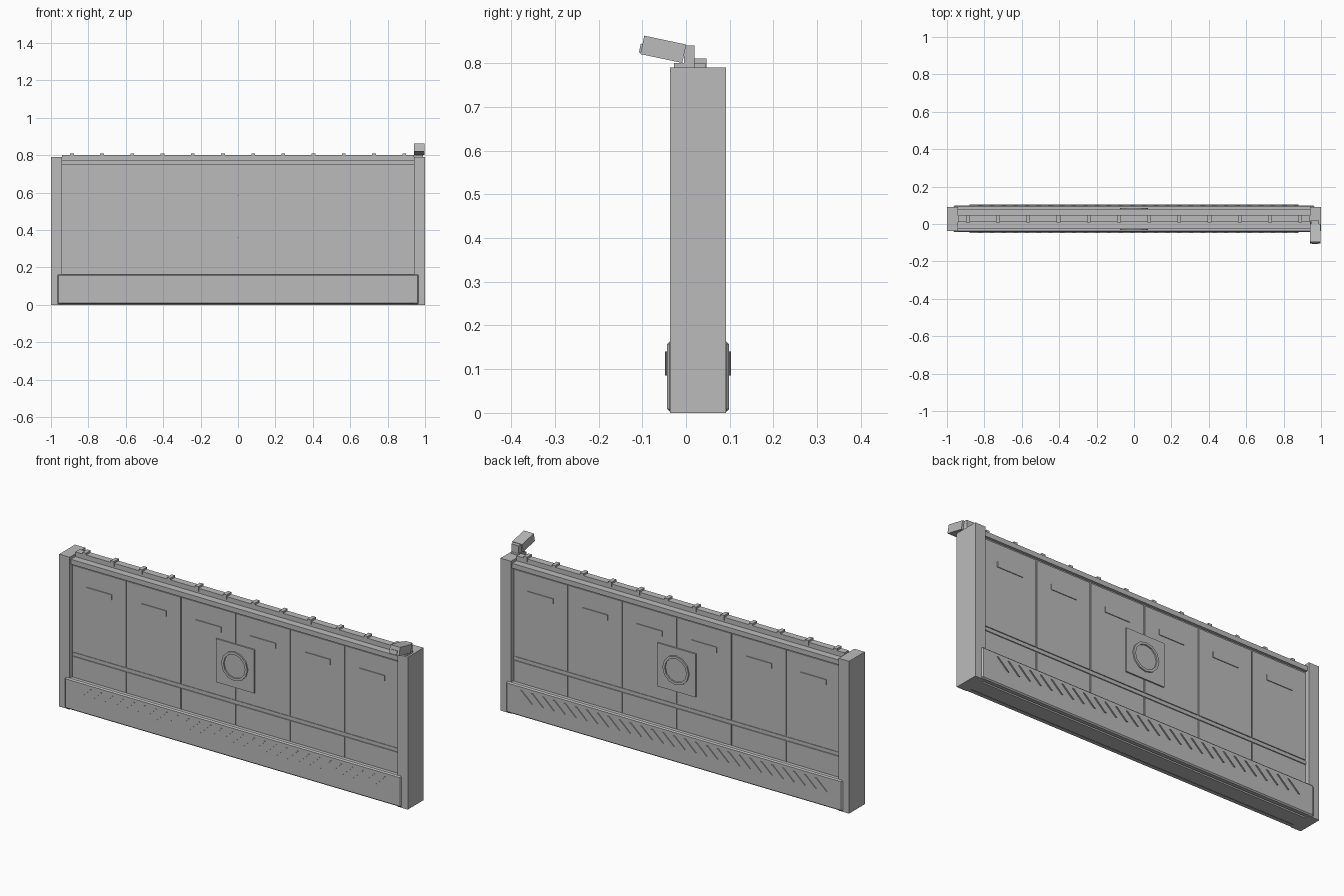
import bpy, bmesh, math
from mathutils import Matrix

cube = bpy.data.objects.get("Cube")
if cube:
    bpy.data.objects.remove(cube, do_unlink=True)

grey = bpy.data.materials.new("plain grey")
grey.use_nodes = True
grey.diffuse_color = (0.5, 0.5, 0.5, 1)
grey.node_tree.nodes["Principled BSDF"].inputs["Base Color"].default_value = (0.5, 0.5, 0.5, 1)

MID = 0.0275          # centre plane of the wall in y
SIDES = (("front", -1), ("back", 1))


def add_box(bm, x, y, z):
    """Add a box given (min, max) ranges."""
    size = [r[1] - r[0] for r in (x, y, z)]
    mid = [(r[0] + r[1]) / 2 for r in (x, y, z)]
    matrix = Matrix.Translation(mid) @ Matrix.Diagonal((*size, 1))
    return bmesh.ops.create_cube(bm, size=1, matrix=matrix)["verts"]


def finish(name, bm):
    bmesh.ops.recalc_face_normals(bm, faces=bm.faces)
    mesh = bpy.data.meshes.new(name)
    bm.to_mesh(mesh)
    bm.free()
    mesh.materials.append(grey)
    obj = bpy.data.objects.new(name, mesh)
    bpy.context.collection.objects.link(obj)
    return obj


def box(name, x, y, z):
    bm = bmesh.new()
    add_box(bm, x, y, z)
    return finish(name, bm)


def layer(side, inner, outer):
    """Range in y between two distances from the centre plane."""
    return tuple(sorted((MID + side * inner, MID + side * outer)))


# End posts and wall core
for name, s in (("left", 1), ("right", -1)):
    box(name + "_post", sorted((s * 0.94, s)), (-0.037, 0.092), (0, 0.79))
box("wall_core", (-0.94, 0.94), (MID - 0.04, MID + 0.04), (0, 0.765))

# Stepped top rail with clips
box("top_shoulder", (-0.94, 0.94), (MID - 0.054, MID + 0.054), (0.75, 0.775))
box("top_ridge", (-0.94, 0.94), (0.01, 0.045), (0.775, 0.80))
bm = bmesh.new()
for i in range(12):
    x = -0.888 + i * 0.1615
    add_box(bm, (x - 0.01, x + 0.01), (0.008, 0.047), (0.785, 0.81))
finish("ridge_clips", bm)

PITCH = 1.88 / 6
for name, side in SIDES:
    # Panels separated by thin seams, in a lower and an upper row
    bm = bmesh.new()
    for i in range(6):
        x0 = -0.94 + i * PITCH
        x = (x0 + 0.003, x0 + PITCH - 0.003)
        for z in ((0.15, 0.27), (0.295, 0.742)):
            add_box(bm, x, layer(side, 0.038, 0.045), z)
    finish(name + "_panels", bm)
    box(name + "_waist_strip", (-0.94, 0.94), layer(side, 0.038, 0.043), (0.275, 0.29))

    # Raised grips near the top of each panel
    bm = bmesh.new()
    for i in range(6):
        x = -0.94 + (i + 0.5) * PITCH
        add_box(bm, (x - 0.073, x + 0.073), layer(side, 0.044, 0.049), (0.622, 0.65))
    finish(name + "_grips", bm)

    # Square centre plate with a faceted ring
    box(name + "_centre_plate", (-0.11, 0.11), layer(side, 0.04, 0.052), (0.36, 0.585))
    bm = bmesh.new()
    loops = []
    for radius, depth in ((0.075, 0.051), (0.075, 0.059), (0.062, 0.059), (0.062, 0.051)):
        loops.append([bm.verts.new((radius * math.cos(a), MID + side * depth,
                                    0.472 + radius * math.sin(a)))
                      for a in (math.tau * k / 12 for k in range(12))])
    for j in range(4):
        a, b = loops[j], loops[(j + 1) % 4]
        for k in range(12):
            n = (k + 1) % 12
            bm.faces.new((a[k], a[n], b[n], b[k]))
    finish(name + "_centre_ring", bm)

    # Chamfered base skirt
    skirt = box(name + "_skirt", (-0.965, 0.965), layer(side, 0.04, 0.071), (0.003, 0.163))
    bevel = skirt.modifiers.new("chamfer", "BEVEL")
    bevel.width = 0.006
    bevel.segments = 1

    # Row of slanted ribs on the skirt
    bm = bmesh.new()
    for i in range(28):
        x = -0.845 + i * 0.0626
        verts = add_box(bm, (x - 0.004, x + 0.004), layer(side, 0.068, 0.0755), (0.085, 0.14))
        for v in verts:
            v.co.x += (v.co.z - 0.1125) * 1.1
    finish(name + "_skirt_ribs", bm)

# Security camera on the left post
box("camera_base", (0.945, 0.99), (-0.027, 0.02), (0.785, 0.80))
box("camera_mount", (0.947, 0.988), (-0.005, 0.019), (0.79, 0.84))


def tilted_box(name, x, y, z):
    """Box in camera space, pitched downwards at the front's rear corner."""
    obj = box(name, x, y, z)
    obj.data.transform(Matrix.Translation((0, -0.052, 0.8315))
                       @ Matrix.Rotation(math.radians(-12), 4, "X"))


tilted_box("camera_body", (0.94, 0.997), (-0.049, 0.049), (-0.0215, 0.0215))
tilted_box("camera_lens", (0.952, 0.985), (-0.053, -0.04), (-0.018, 0.002))
